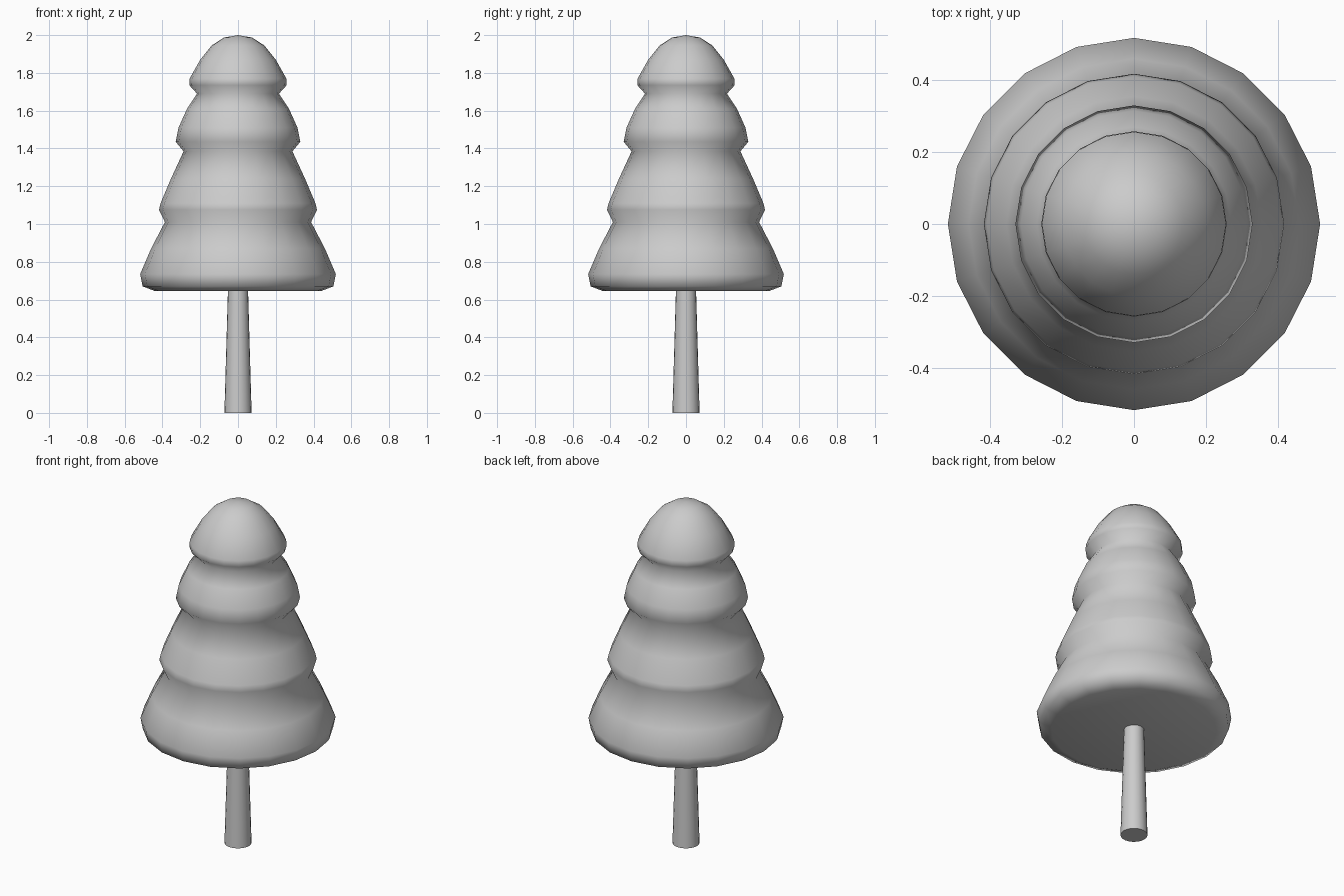
import bpy, bmesh, math
from mathutils import Matrix, Vector

if "Cube" in bpy.data.objects:
    bpy.data.objects.remove(bpy.data.objects["Cube"], do_unlink=True)

grey = bpy.data.materials.new("plain grey")
grey.use_nodes = True
colour = (0.6, 0.6, 0.6, 1)
grey.diffuse_color = colour
grey.node_tree.nodes["Principled BSDF"].inputs["Base Color"].default_value = colour


def lathe(name, profile, sides, sharp_angle):
    """Spin a radius/height profile, which starts and ends on the axis."""
    bm = bmesh.new()
    verts = [bm.verts.new((0, r, z)) for r, z in profile]
    edges = [bm.edges.new(pair) for pair in zip(verts, verts[1:])]
    bmesh.ops.spin(bm, geom=verts + edges, cent=(0, 0, 0), axis=(0, 0, 1),
                   angle=math.tau, steps=sides, use_merge=True)
    bmesh.ops.remove_doubles(bm, verts=bm.verts, dist=0.0005)
    bmesh.ops.recalc_face_normals(bm, faces=bm.faces)
    mesh = bpy.data.meshes.new(name)
    bm.to_mesh(mesh)
    bm.free()
    mesh.materials.append(grey)
    obj = bpy.data.objects.new(name, mesh)
    bpy.context.collection.objects.link(obj)
    bpy.ops.object.select_all(action="DESELECT")
    obj.select_set(True)
    bpy.context.view_layer.objects.active = obj
    bpy.ops.object.shade_smooth_by_angle(angle=math.radians(sharp_angle))
    return obj


# Tapered trunk, reaching slightly into the foliage
lathe("trunk", [(0, 0), (0.072, 0), (0.053, 0.66), (0, 0.66)], 20, 40)

# Four stacked tiers of foliage with a rounded tip
tiers = [
    (0, 0.645), (0.44, 0.645), (0.505, 0.67), (0.518, 0.735),
    (0.46, 0.87), (0.387, 1.01),
    (0.418, 1.075), (0.41, 1.11), (0.355, 1.24), (0.288, 1.385),
    (0.33, 1.435), (0.315, 1.51), (0.27, 1.61), (0.217, 1.69),
    (0.258, 1.735), (0.256, 1.77), (0.2, 1.87), (0.14, 1.945),
    (0.075, 1.987), (0, 2.0),
]
lathe("foliage", tiers, 20, 80)
